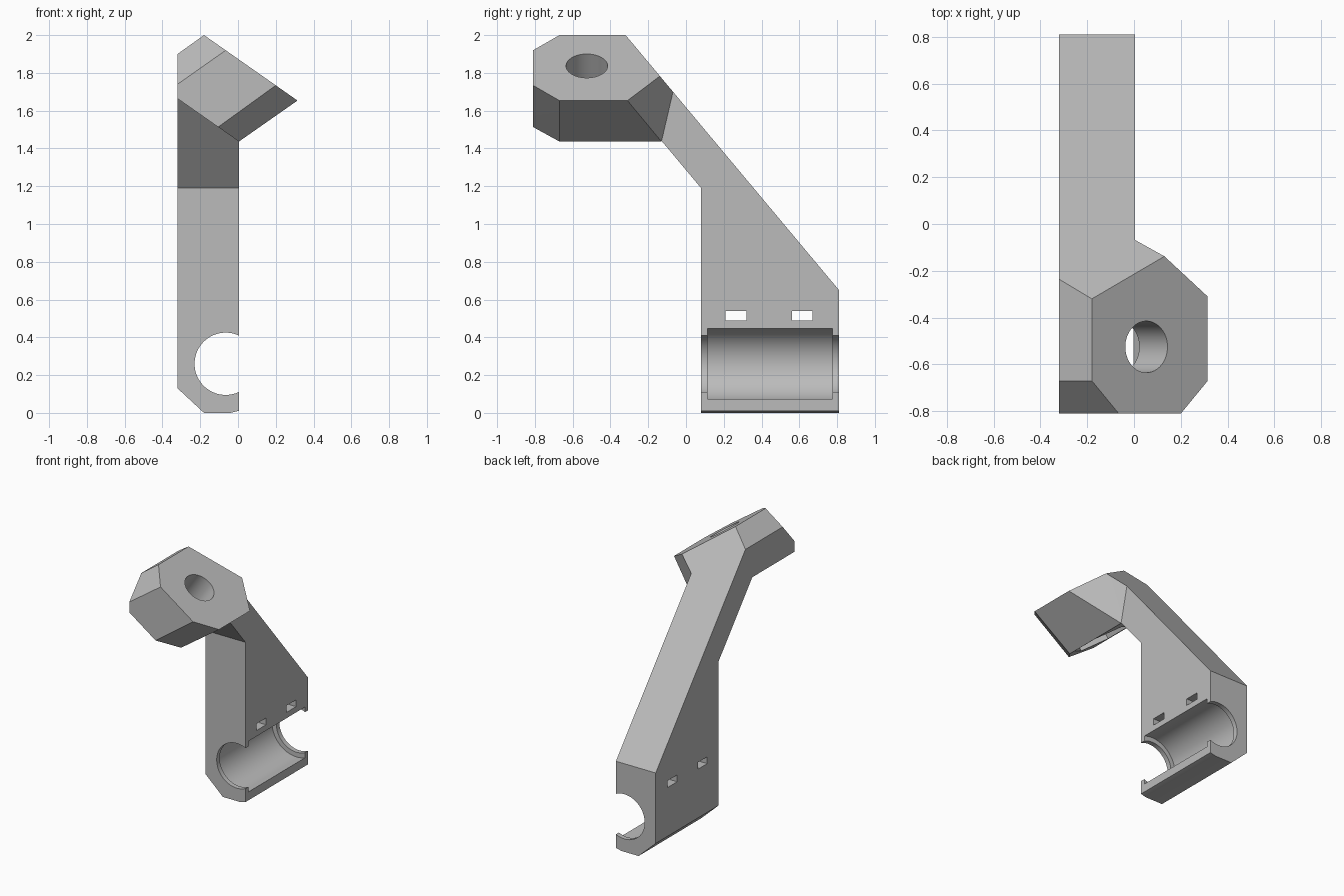
import bpy, bmesh, math
from mathutils import Vector

cube = bpy.data.objects.get("Cube")
if cube:
    bpy.data.objects.remove(cube, do_unlink=True)

LEFT, RIGHT = -0.32, 0.005        # side planes of the upright
FRONT, BACK = 0.08, 0.81
PITCH = 1.195                     # steepness of the arm
TILT = math.atan(0.7)             # sideways tilt of the head


def arm_top(y): return 0.65 + (BACK - y) * PITCH
def arm_top_y(z): return BACK - (z - 0.65) / PITCH
def arm_under(y): return 1.19 + (FRONT - y) * PITCH
def head_top(x): return 1.874 - 0.7 * x
def head_under(x): return 1.44 - 0.7 * x


def to_object(name, bm):
    bmesh.ops.recalc_face_normals(bm, faces=bm.faces)
    mesh = bpy.data.meshes.new(name)
    bm.to_mesh(mesh)
    bm.free()
    obj = bpy.data.objects.new(name, mesh)
    bpy.context.collection.objects.link(obj)
    return obj


def hull(name, points):
    bm = bmesh.new()
    for p in points:
        bm.verts.new(p)
    bmesh.ops.convex_hull(bm, input=bm.verts)
    loose = [v for v in bm.verts if not v.link_faces]
    bmesh.ops.delete(bm, geom=loose, context='VERTS')
    bmesh.ops.dissolve_limit(bm, angle_limit=math.radians(1.5),
                             verts=bm.verts, edges=bm.edges)
    return to_object(name, bm)


def loft(name, loop_a, loop_b):
    """Solid between two loops with the same number of points."""
    bm = bmesh.new()
    a = [bm.verts.new(p) for p in loop_a]
    b = [bm.verts.new(p) for p in loop_b]
    bm.faces.new(a)
    bm.faces.new(b)
    for i in range(len(a)):
        j = (i + 1) % len(a)
        bm.faces.new((a[i], a[j], b[j], b[i]))
    return to_object(name, bm)


def box(name, x, y, z):
    return hull(name, [(i, j, k) for i in x for j in y for k in z])


def cylinder(name, sides, radius, length, centre, rotation):
    bpy.ops.mesh.primitive_cylinder_add(vertices=sides, radius=radius, depth=length,
                                        location=centre, rotation=rotation)
    obj = bpy.context.object
    obj.name = name
    return obj


def combine(target, other, operation):
    mod = target.modifiers.new(operation.title(), 'BOOLEAN')
    mod.operation, mod.solver, mod.object = operation, 'EXACT', other
    bpy.context.view_layer.update()
    graph = bpy.context.evaluated_depsgraph_get()
    mesh = bpy.data.meshes.new_from_object(target.evaluated_get(graph))
    target.modifiers.clear()
    target.data = mesh
    bpy.data.objects.remove(other, do_unlink=True)


# Upright and leaning arm, ending inside the head
def side_loop(x, top_y, under_y):
    outline = [(FRONT, 0), (BACK, 0), (BACK, 0.65), (top_y, arm_top(top_y)),
               (under_y, arm_under(under_y)), (FRONT, 1.19)]
    return [(x, y, z) for y, z in outline]


bracket = loft("clamp_bracket", side_loop(LEFT, arm_top_y(1.90), -0.38),
               side_loop(RIGHT, -0.15, -0.24))

# Tilted head: top outline, left side and underside
top = [(-0.18, -0.67), (-0.065, -BACK), (0.2, -BACK), (0.315, -0.67), (0.315, -0.31)]
points = [(x, y, head_top(x)) for x, y in top]
points += [(x, arm_top_y(head_top(x)), head_top(x)) for x in (-0.18, 0.13)]
points += [(LEFT, -0.67, 1.90), (LEFT, -BACK, 1.74), (LEFT, arm_top_y(1.90), 1.90)]
under = [(LEFT, -BACK), (-0.105, -BACK), (RIGHT, -0.67), (RIGHT, -0.13), (LEFT, -0.32)]
points += [(x, y, head_under(x)) for x, y in under]
points += [(RIGHT, arm_top_y(1.70), 1.70)]
combine(bracket, hull("head", points), 'UNION')

# Chamfers along the foot
ends = (FRONT - 0.1, BACK + 0.1)
for p, q, corner in (((-0.46, 0.26), (-0.04, -0.13), (-0.46, -0.13)),
                     ((-0.08, -0.01), (0.045, 0.021), (0.045, -0.01))):
    combine(bracket, hull("foot_cutter", [(x, y, z) for x, z in (p, q, corner)
                                          for y in ends]), 'DIFFERENCE')

# Bearing seat: narrow end lips and a wider middle
mid = (FRONT + BACK) / 2
for radius, length in ((0.165, 1.0), (0.2, 0.66)):
    combine(bracket, cylinder("bore_cutter", 96, radius, length, (-0.065, mid, 0.26),
                              (math.pi / 2, 0, 0)), 'DIFFERENCE')

# Tie slots
for y in (0.21, 0.56):
    combine(bracket, box("slot_cutter", (-0.5, 0.2), (y, y + 0.11), (0.49, 0.54)),
            'DIFFERENCE')

# Screw hole with a hexagonal nut pocket underneath
axis = Vector((math.sin(TILT), 0, math.cos(TILT)))
hole = Vector((0.053, -0.525, head_top(0.053)))
combine(bracket, cylinder("hole_cutter", 64, 0.11, 1.0, hole, (0, TILT, 0)), 'DIFFERENCE')
combine(bracket, cylinder("nut_cutter", 6, 0.21, 0.39, hole - axis * 0.405, (0, TILT, 0)),
        'DIFFERENCE')

# Tidy the flat faces
bm = bmesh.new()
bm.from_mesh(bracket.data)
bmesh.ops.remove_doubles(bm, verts=bm.verts, dist=0.0005)
bmesh.ops.dissolve_limit(bm, angle_limit=math.radians(1), verts=bm.verts, edges=bm.edges)
bm.to_mesh(bracket.data)
bm.free()

# Plain grey plastic
grey = bpy.data.materials.new("plain grey")
grey.use_nodes = True
colour = (0.5, 0.5, 0.5, 1)
grey.diffuse_color = colour
grey.node_tree.nodes["Principled BSDF"].inputs["Base Color"].default_value = colour
bracket.data.materials.clear()
bracket.data.materials.append(grey)

bpy.ops.object.select_all(action='DESELECT')
bracket.select_set(True)
bpy.context.view_layer.objects.active = bracket
bpy.ops.object.shade_smooth_by_angle(angle=math.radians(25))
